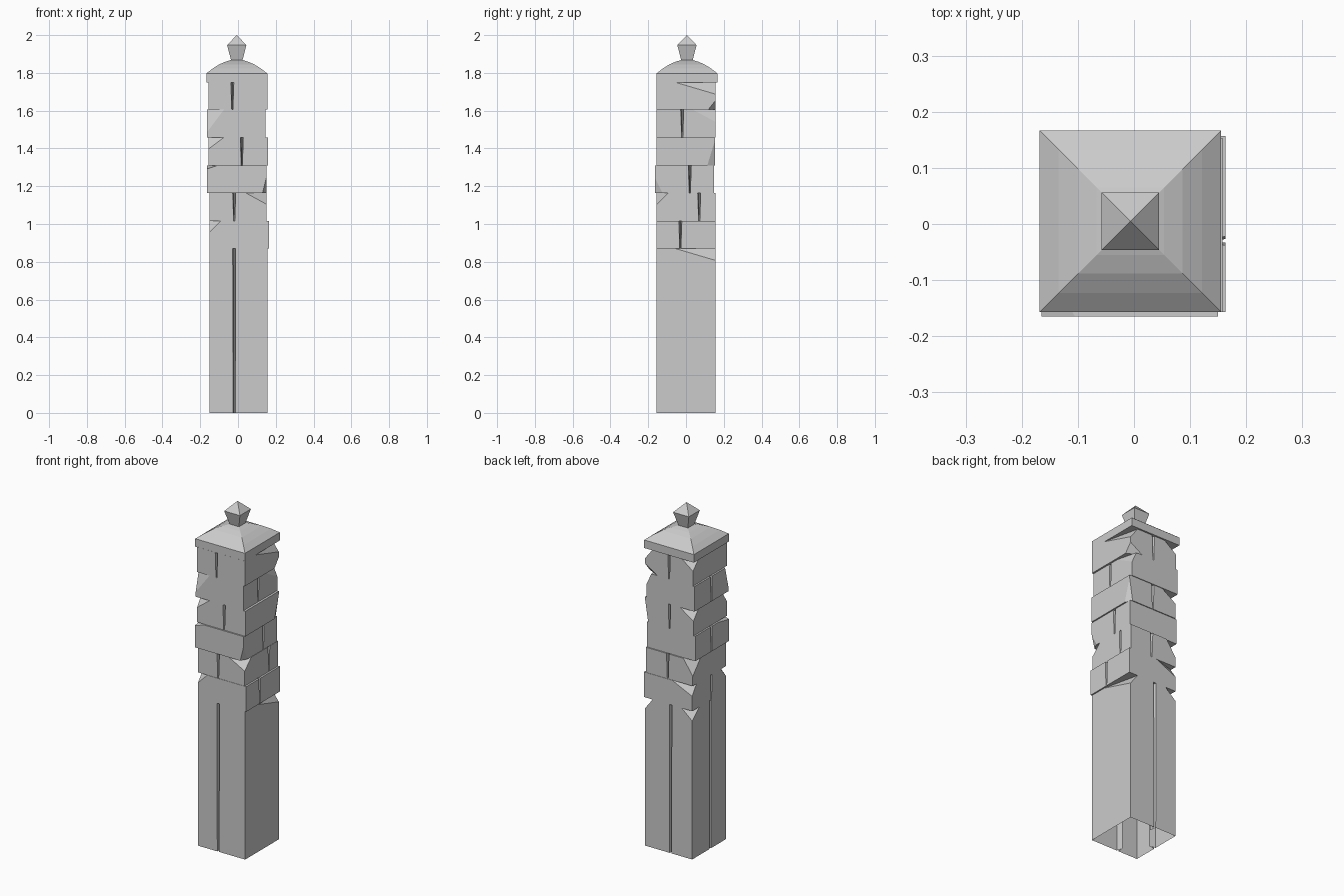
import bpy, bmesh
from mathutils import Vector

if "Cube" in bpy.data.objects:
    bpy.data.objects.remove(bpy.data.objects["Cube"])


def finish(name, bm):
    bmesh.ops.recalc_face_normals(bm, faces=bm.faces)
    me = bpy.data.meshes.new(name)
    bm.to_mesh(me)
    bm.free()
    ob = bpy.data.objects.new(name, me)
    bpy.context.collection.objects.link(ob)
    return ob


def loft(name, rings):
    """Stack of equal-length point rings, capped at both ends."""
    bm = bmesh.new()
    vs = [[bm.verts.new(p) for p in r] for r in rings]
    n = len(vs[0])
    for a, b in zip(vs, vs[1:]):
        for i in range(n):
            j = (i + 1) % n
            bm.faces.new((a[i], a[j], b[j], b[i]))
    bm.faces.new(vs[0][::-1])
    bm.faces.new(vs[-1])
    bmesh.ops.recalc_face_normals(bm, faces=bm.faces)
    return bm


def stone_ring(x0, x1, y0, y1, z, slits, w):
    """Rectangle with a V-shaped joint cut into the listed sides."""
    d, pts = 0.04, []
    corners = {'F': (x0, y0), 'R': (x1, y0), 'B': (x1, y1), 'L': (x0, y1)}
    step = {'F': (1, 0), 'R': (0, 1), 'B': (-1, 0), 'L': (0, -1)}
    for side, c in corners.items():
        pts.append((*c, z))
        if side in slits:
            t, (sx, sy) = slits[side], step[side]
            bx, by = (t, c[1]) if sx else (c[0], t)
            pts += [(bx - sx * w, by - sy * w, z),
                    (bx - sy * d, by + sx * d, z),
                    (bx + sx * w, by + sy * w, z)]
    return pts


def course(name, box, z0, z1, slits, chips, wb=0.003, wt=0.008, open_base=False):
    bm = loft(name, [stone_ring(*box, z0, slits, wb), stone_ring(*box, z1, slits, wt)])
    x0, x1, y0, y1 = box
    # broken corners: slice a plane off each listed corner
    for sx, sy, sz, a, b, c in chips:
        p = Vector((x1 if sx > 0 else x0, y1 if sy > 0 else y0, z1 if sz > 0 else z0))
        p.x -= sx * a
        no = Vector((sx / a, sy / b, sz / c)).normalized()
        res = bmesh.ops.bisect_plane(bm, geom=bm.verts[:] + bm.edges[:] + bm.faces[:],
                                     plane_co=p, plane_no=no, clear_outer=True)
        cut = [e for e in res['geom_cut'] if isinstance(e, bmesh.types.BMEdge)]
        bmesh.ops.holes_fill(bm, edges=cut, sides=0)
    if open_base:
        low = [f for f in bm.faces if all(v.co.z < 0.001 for v in f.verts)]
        bmesh.ops.delete(bm, geom=low, context='FACES_ONLY')
    return finish(name, bm)


# plain lower shaft
course("lower_shaft", (-.15, .155, -.155, .157), 0, .872,
       {'F': -.02, 'B': -.01, 'L': -.01},
       [(1, 1, 1, .05, .22, .065), (-1, 1, 1, .07, .07, .06)], .006, .008, True)

# six alternating stone courses: box, joints, chipped corners
courses = [
    ((-.15, .163, -.157, .157), {'R': -.03, 'L': -.02},
     [(-1, -1, 1, .06, .05, .06), (-1, 1, 1, .13, .04, .06)]),
    ((-.152, .152, -.155, .155), {'F': -.02, 'B': .01, 'R': .07},
     [(1, -1, 1, .11, .06, .06), (-1, 1, 1, .06, .08, .09)]),
    ((-.165, .15, -.165, .148), {'R': .02, 'L': 0},
     [(-1, -1, 1, .06, .1, .02), (1, -1, -1, .02, .04, .08)]),
    ((-.155, .158, -.157, .153), {'F': .02, 'B': 0},
     [(-1, -1, 1, .08, .04, .06), (-1, 1, 1, .09, .05, .06), (1, 1, -1, .02, .04, .13)]),
    ((-.165, .145, -.157, .157), {'R': -.02, 'L': 0},
     [(-1, -1, 1, .09, .03, .12), (1, 1, 1, .03, .12, .065)]),
    ((-.155, .155, -.157, .157), {'F': -.03, 'B': 0},
     [(1, 1, 1, .05, .22, .065), (-1, 1, 1, .08, .06, .06), (1, 1, -1, .08, .04, .05)]),
]
H = (1.752 - .87) / 6
for i, (box, slits, chips) in enumerate(courses):
    course(f"stone_course_{i + 1}", box, .87 + i * H, .87 + (i + 1) * H, slits, chips)


# cap and finial: square profiles (half width, height)
def square_stack(name, profile, cx=-.0065, cy=.005):
    return finish(name, loft(name, [
        [(cx + sx * r, cy + sy * r, z) for sx, sy in ((-1, -1), (1, -1), (1, 1), (-1, 1))]
        for r, z in profile]))


square_stack("cap", [(.1615, 1.75), (.1615, 1.797), (.128, 1.823),
                     (.093, 1.845), (.06, 1.859), (.028, 1.869)])
square_stack("finial", [(.03, 1.866), (.051, 1.947), (.0005, 2.0)])
